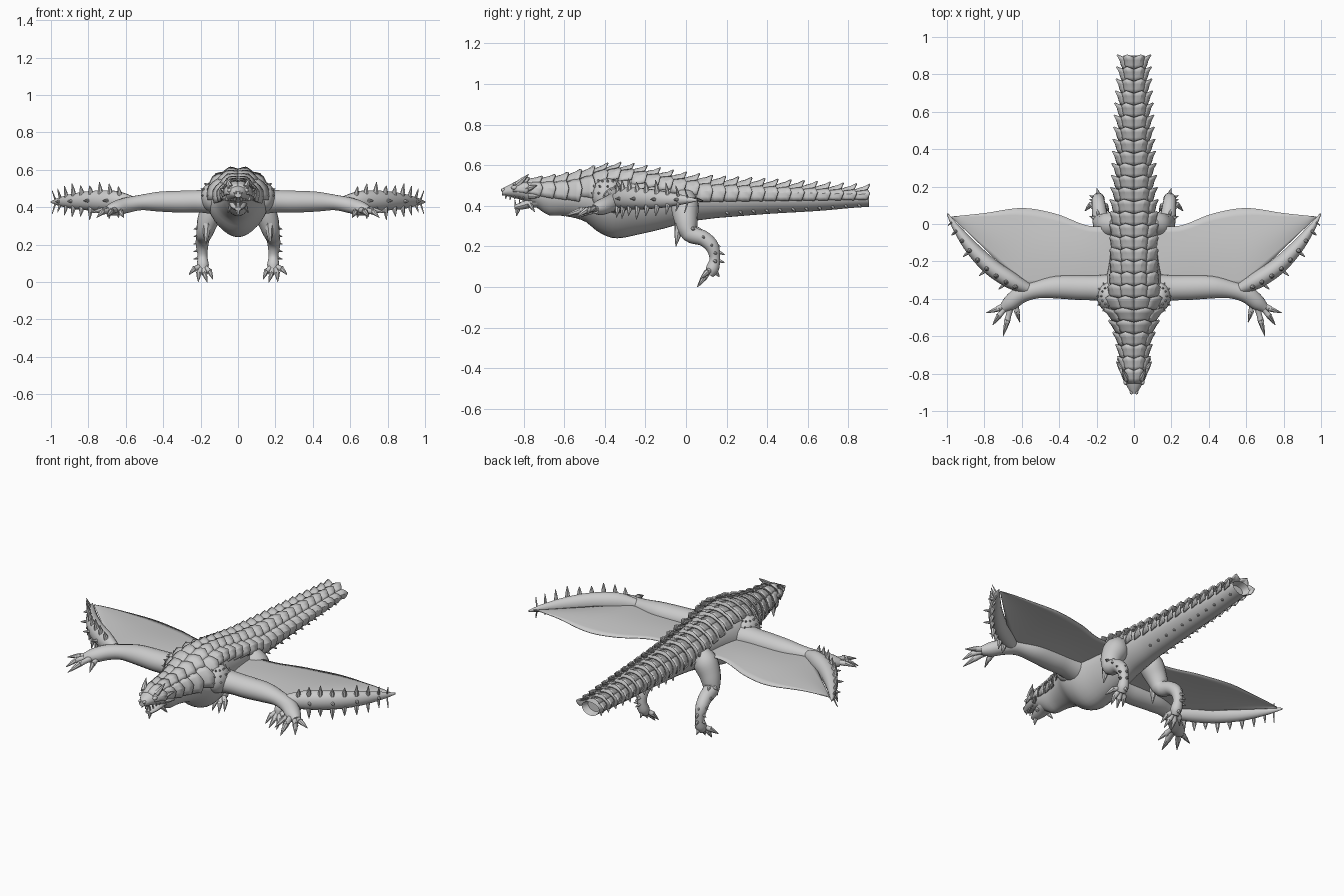
import bpy, bmesh, math, random
from mathutils import Vector

if "Cube" in bpy.data.objects:
    bpy.data.objects.remove(bpy.data.objects["Cube"])
random.seed(3)

# ---------- helpers ----------
def finish(name, bm, mirror=False, thick=0, angle=40):
    bmesh.ops.recalc_face_normals(bm, faces=bm.faces)
    me = bpy.data.meshes.new(name)
    bm.to_mesh(me)
    bm.free()
    ob = bpy.data.objects.new(name, me)
    bpy.context.collection.objects.link(ob)
    bpy.ops.object.select_all(action='DESELECT')
    ob.select_set(True)
    bpy.context.view_layer.objects.active = ob
    bpy.ops.object.shade_smooth_by_angle(angle=math.radians(angle))
    if thick:
        m = ob.modifiers.new("thickness", 'SOLIDIFY')
        m.thickness, m.offset = thick, 0
    if mirror:
        m = ob.modifiers.new("mirror", 'MIRROR')
        m.use_mirror_merge = False
    return ob

def spline(rows, i, t):
    """Catmull-Rom between rows i and i+1, any number of columns."""
    g = lambda k: rows[max(0, min(len(rows) - 1, k))]
    return [0.5 * (2*b + (c - a)*t + (2*a - 5*b + 4*c - d)*t*t + (3*b - a - 3*c + d)*t**3)
            for a, b, c, d in zip(g(i-1), g(i), g(i+1), g(i+2))]

def bridge(bm, rings, closed=True):
    for a, b in zip(rings, rings[1:]):
        n = len(a)
        for k in range(n if closed else n - 1):
            bm.faces.new((a[k], a[(k+1) % n], b[(k+1) % n], b[k]))

def tube(bm, pts, n=14, steps=4, flat=1.0):
    path = [spline(pts, i, s/steps) for i in range(len(pts)-1) for s in range(steps)] + [list(pts[-1])]
    rings = []
    for k, p in enumerate(path):
        d = (Vector(path[min(k+1, len(path)-1)][:3]) - Vector(path[max(k-1, 0)][:3])).normalized()
        ref = Vector((0, 0, 1)) if abs(d.z) < 0.8 else Vector((0, 1, 0))
        side = d.cross(ref).normalized()
        up = side.cross(d)
        rings.append([bm.verts.new(Vector(p[:3]) + max(p[3], .002) * (
            math.cos(a)*side + math.sin(a)*up*flat)) for a in [2*math.pi*j/n for j in range(n)]])
    bridge(bm, rings)
    bm.faces.new(rings[0])
    bm.faces.new(rings[-1])

def spike(bm, base, tip, r, n=7):
    b, t = Vector(base), Vector(tip)
    m = b.lerp(t, .45)
    tube(bm, [(*b, r), (*m, r*.75), (*t, .001)], n, 1)

def digit(bm, base, knuckle, tip, r):
    mid = [(a + b)/2 for a, b in zip(base, knuckle)]
    tube(bm, [(*base, r), (*mid, r*.8), (*knuckle, r*.95)], 10, 2)
    spike(bm, Vector(knuckle) - (Vector(tip) - Vector(knuckle))*.2, tip, r*.9)

def ball(bm, c, rad, seg=16):
    vs = bmesh.ops.create_uvsphere(bm, u_segments=seg, v_segments=seg//2 + 2, radius=1)['verts']
    for v in vs:
        v.co = Vector([c[i] + v.co[i]*rad[i] for i in range(3)])

# ---------- body profile: y, half width, top z, middle z, bottom z ----------
BODY = [(-.905, .018, .485, .468, .452), (-.86, .043, .51, .475, .442), (-.8, .06, .525, .475, .425),
        (-.74, .068, .53, .465, .395), (-.68, .075, .535, .46, .355), (-.6, .088, .545, .45, .35),
        (-.5, .12, .565, .44, .325), (-.43, .155, .58, .43, .27), (-.35, .16, .585, .43, .24),
        (-.22, .135, .57, .43, .262), (-.1, .12, .55, .44, .29), (0, .112, .535, .44, .32),
        (.15, .095, .52, .44, .34), (.4, .082, .505, .44, .36), (.65, .07, .49, .44, .375),
        (.9, .057, .475, .44, .395)]

def section(y):
    i = max(k for k in range(len(BODY)-1) if BODY[k][0] <= y or k == 0)
    t = (y - BODY[i][0]) / (BODY[i+1][0] - BODY[i][0])
    return spline(BODY, i, max(0, min(1, t)))

def skin(y, a, lift=0):
    _, w, top, mid, bot = section(y)
    s, c = math.sin(a), math.cos(a)
    if c < 0:  # pointed keel on the chest
        s = s * (1 - .22 * c * c * min(1, (mid - bot)/.15))
    return Vector((w*s + lift*math.sin(a), y, mid + (top - mid if c > 0 else mid - bot)*c + lift*c))

bm = bmesh.new()
N = 32
ys = [-.905 + 1.805*i/70 for i in range(71)]
rings = [[bm.verts.new(skin(y, 2*math.pi*k/N)) for k in range(N)] for y in ys]
rings.append([bm.verts.new((v.co.x*.75, .86, .437 + (v.co.z - .437)*.75)) for v in rings[-1]])
bridge(bm, rings)
bm.faces.new(rings[0])
bm.faces.new(rings[-1])
finish("body", bm)

# ---------- overlapping back plates: two strips per side ----------
bm = bmesh.new()
ROWS = 27
for r in range(ROWS):
    y0 = -.85 + 1.74*r/ROWS
    y1 = y0 + .074
    k = min(1, .45 + r*.07)
    w = section(y0)[1]
    amax = math.asin(min(1, .108/w)) + math.radians(10)
    for a0, a1, h in ((0, amax*.48, .036), (amax*.45, amax, .036)):
        grid = []
        for j, v in enumerate((0, .35, .7, 1)):
            row = []
            for i in range(5):
                peak = 1 - abs(i - 2)/2
                lift = (-.004, .007, .013, .02)[j] + (0, .2, .45, 1)[j]*peak*(h - .018)
                p = skin(min(.9, y0 + (y1 - y0)*v), a0 + (a1 - a0)*i/4, lift*k)
                p.y = y0 + (y1 - y0)*v + (.014*peak - .008 if j == 3 else 0)
                row.append(bm.verts.new(p))
            grid.append(row)
        bridge(bm, grid, closed=False)
finish("back_plates", bm, mirror=True, thick=.007, angle=20)

# ---------- head details ----------
bm = bmesh.new()
tube(bm, [(0, -.71, .42, .05), (0, -.76, .415, .046), (0, -.81, .4, .034), (0, -.845, .392, .018)], 14, 3, .55)
spike(bm, (0, -.825, .395), (0, -.835, .35), .014)
finish("lower_jaw", bm)
bm = bmesh.new()
for i in range(5):
    y = -.885 + i*.022
    x = .012 + i*.008
    spike(bm, (x, y, .458), (x, y - .003, .433 - .004*(i == 1)), .006, 5)
    spike(bm, (x*.8, y + .045, .405), (x*.8, y + .042, .43), .005, 5)
finish("teeth", bm, mirror=True)
bm = bmesh.new()
spike(bm, (.04, -.83, .505), (.062, -.775, .555), .017)      # brow horn
spike(bm, (.055, -.79, .48), (.095, -.735, .5), .018)        # cheek horns
spike(bm, (.055, -.77, .45), (.09, -.72, .445), .016)
spike(bm, (.035, -.77, .41), (.055, -.745, .37), .013)
ball(bm, (.045, -.845, .49), (.012, .016, .011), 10)         # eye
ball(bm, (.014, -.9, .478), (.009, .012, .009), 8)           # nostril
finish("horns_and_eyes", bm, mirror=True)

# ---------- shoulders with studs ----------
bm = bmesh.new()
C, R = (.14, -.385, .455), (.058, .08, .08)
ball(bm, C, R, 20)
for t in range(3):
    for k in range(7):
        az, el = math.radians(-100 + k*33), math.radians(5 + t*25)
        d = Vector((math.cos(el)*math.cos(az), math.cos(el)*math.sin(az), math.sin(el)))
        p = Vector([C[i] + R[i]*d[i] for i in range(3)])
        spike(bm, p - d*.004, p + d*.011, .007, 5)
finish("shoulder", bm, mirror=True)

# ---------- wing arm, hand, outer finger ----------
bm = bmesh.new()
tube(bm, [(.08, -.345, .43, .085), (.2, -.342, .432, .068), (.3, -.34, .43, .066), (.42, -.338, .43, .06),
          (.52, -.352, .425, .046), (.6, -.375, .41, .046), (.66, -.42, .392, .042), (.7, -.45, .382, .024)], 18, 4, .9)
finish("wing_arm", bm, mirror=True)
bm = bmesh.new()
for base, kn, tip, r in (((.67, -.42, .39), (.73, -.455, .385), (.79, -.475, .37), .017),
                         ((.68, -.44, .385), (.725, -.495, .375), (.755, -.54, .345), .017),
                         ((.66, -.45, .385), (.68, -.525, .375), (.7, -.6, .35), .018),
                         ((.63, -.42, .385), (.625, -.475, .37), (.61, -.525, .345), .016)):
    digit(bm, base, kn, tip, r)
finish("wing_hand", bm, mirror=True)

FINGER = [(.57, -.345, .425, .03), (.66, -.3, .435, .045), (.77, -.225, .435, .045),
          (.87, -.125, .432, .036), (.95, -.02, .43, .02), (.998, .055, .428, .004)]
bm = bmesh.new()
tube(bm, FINGER, 14, 5, 1.2)
finish("wing_finger", bm, mirror=True)
bm = bmesh.new()
for i in range(9):
    f = .6 + i*.47
    x, y, z, r = spline(FINGER, int(f), f % 1)
    for s in (1, -1):
        h = r*1.2 + .045*random.uniform(.6, 1.15)
        spike(bm, (x + r*.35, y - r*.3, z + s*r*.8), (x + .022, y - .02, z + s*h), .015*min(1, r*26))
    if i % 2:
        spike(bm, (x + r*.6, y - r*.6, z), (x + r + .012, y - r - .008, z), .01)
finish("wing_spikes", bm, mirror=True)

# ---------- wing membrane ----------
TRAIL = [(.06, -.01), (.24, -.01), (.42, .055), (.6, .085), (.8, .058), (.975, .04)]
bm = bmesh.new()
grid = []
for i in range(5):
    for s in range(6 if i < 4 else 7):
        x, yb = spline(TRAIL, i, s/6)
        yf = -.34 if x < .585 else -.34 + (x - .585)*.97
        row = []
        for j in range(11):
            v = j/10
            z = .43 + .012*math.sin(math.pi*v)*math.sin(math.pi*x) + .008*v*math.sin(9*x)
            row.append(bm.verts.new((x, yf + (yb - yf)*v, z)))
        grid.append(row)
bridge(bm, grid, closed=False)
finish("wing_membrane", bm, mirror=True, thick=.004)

# ---------- hind legs and feet ----------
bm = bmesh.new()
tube(bm, [(.09, -.005, .45, .05), (.125, -.005, .4, .068), (.16, .0, .33, .058), (.178, .02, .265, .045),
          (.187, .085, .24, .038), (.192, .128, .2, .034), (.19, .142, .14, .026), (.188, .13, .09, .032),
          (.188, .115, .06, .022)], 16, 4)
spike(bm, (.165, -.03, .32), (.172, -.05, .2), .026)         # knee spur
finish("hind_leg", bm, mirror=True)
bm = bmesh.new()
for kn, tip in (((.15, .095, .055), (.135, .065, .015)), ((.178, .085, .042), (.165, .055, 0)),
                ((.21, .088, .045), (.212, .06, .002)), ((.235, .1, .07), (.262, .07, .04))):
    digit(bm, (.188, .125, .09), kn, tip, .016)
digit(bm, (.19, .13, .09), (.187, .15, .07), (.185, .165, .05), .013)
for y, z in ((.03, .29), (.08, .25), (.12, .21), (.14, .17), (.14, .13)):  # outer leg spikes
    spike(bm, (.205, y, z), (.238, y + .012, z - .008), .011, 6)
    spike(bm, (.19, y + .022, z), (.2, y + .05, z - .01), .01, 6)
finish("hind_foot", bm, mirror=True)

# ---------- studs under the tail ----------
bm = bmesh.new()
for i in range(11):
    y = .2 + i*.065
    spike(bm, skin(y, math.radians(140), -.004), skin(y + .012, math.radians(140), .016), .009, 6)
finish("tail_studs", bm, mirror=True)
